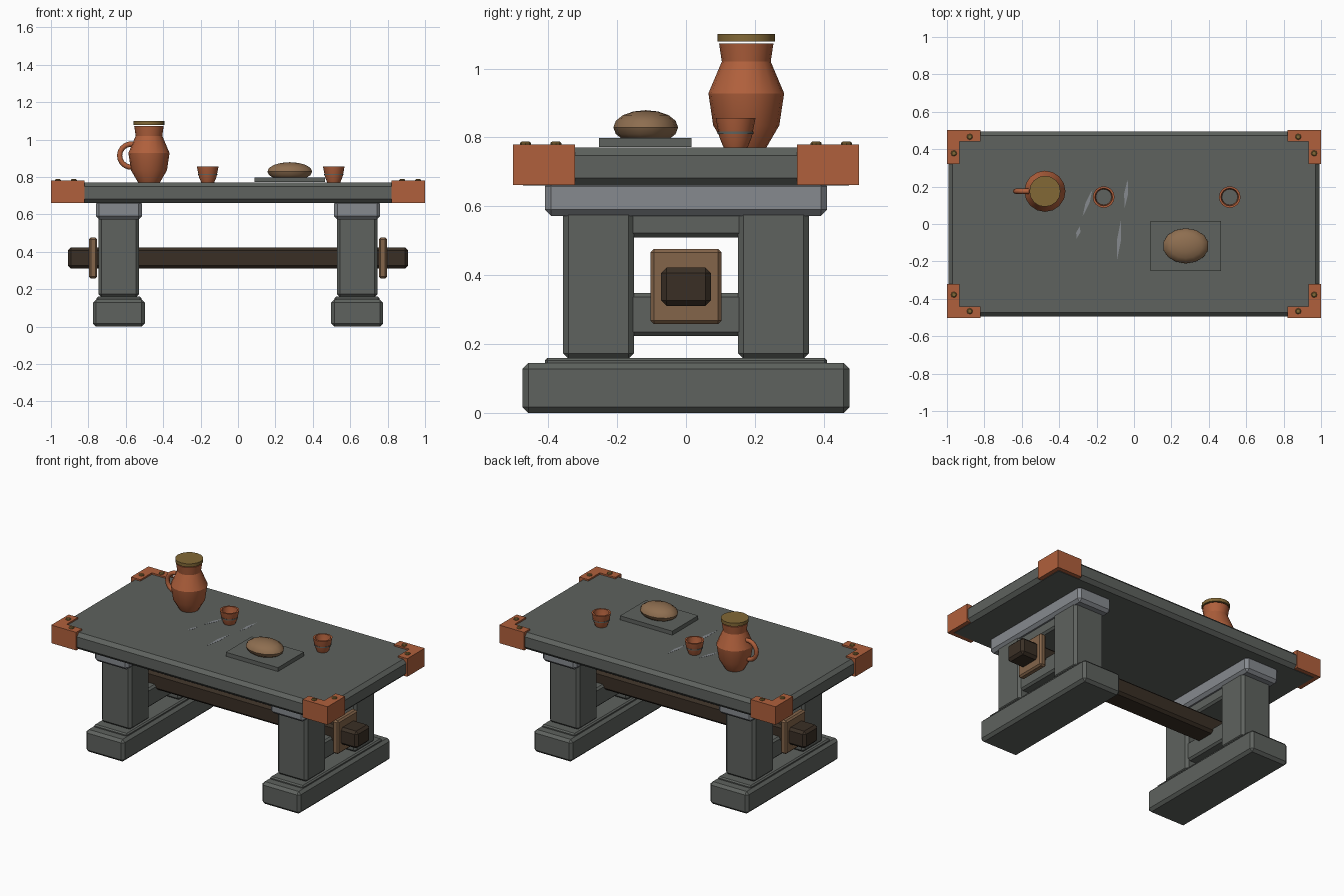
import bpy, bmesh, math
from mathutils import Vector, Matrix

if "Cube" in bpy.data.objects:
    bpy.data.objects.remove(bpy.data.objects["Cube"])


def mat(name, r, g, b):
    """Flat material from display (sRGB) values."""
    lin = lambda c: ((c / 255 + 0.055) / 1.055) ** 2.4
    m = bpy.data.materials.new(name)
    m.diffuse_color = (lin(r), lin(g), lin(b), 1)
    m.use_nodes = True
    m.node_tree.nodes["Principled BSDF"].inputs["Base Color"].default_value = m.diffuse_color
    return m


STONE = mat("slate_grey", 94, 98, 94)
PALE = mat("pale_grey", 134, 138, 143)
CLAY = mat("terracotta", 176, 96, 60)
BRASS = mat("brass", 130, 104, 54)
DARK = mat("dark_wood", 58, 47, 37)
TAN = mat("tan_wood", 132, 101, 74)
CRUST = mat("bread_crust", 142, 110, 80)


def finish(name, bm, material, smooth=None):
    bmesh.ops.recalc_face_normals(bm, faces=bm.faces)
    me = bpy.data.meshes.new(name)
    bm.to_mesh(me)
    bm.free()
    me.materials.append(material)
    ob = bpy.data.objects.new(name, me)
    bpy.context.collection.objects.link(ob)
    if smooth:
        bpy.ops.object.select_all(action='DESELECT')
        ob.select_set(True)
        bpy.context.view_layer.objects.active = ob
        bpy.ops.object.shade_smooth_by_angle(angle=math.radians(smooth))
    return ob


def box(name, lo, hi, material, bevel=0.0):
    """Chamfered block between two corners."""
    lo, hi = Vector(lo), Vector(hi)
    bm = bmesh.new()
    bmesh.ops.create_cube(bm, size=1, matrix=Matrix.Translation((lo + hi) / 2)
                          @ Matrix.Diagonal((*(hi - lo), 1)))
    if bevel:
        bmesh.ops.bevel(bm, geom=bm.edges[:], offset=bevel, segments=1,
                        affect='EDGES', profile=0.5)
    return finish(name, bm, material)


def prism(name, pts, z0, z1, material):
    """Extruded flat outline."""
    bm = bmesh.new()
    face = bm.faces.new([bm.verts.new((x, y, z0)) for x, y in pts])
    ext = bmesh.ops.extrude_face_region(bm, geom=[face])
    bmesh.ops.translate(bm, vec=(0, 0, z1 - z0),
                        verts=[v for v in ext['geom'] if isinstance(v, bmesh.types.BMVert)])
    return finish(name, bm, material)


def lathe(name, x, y, profile, n, material, smooth=None):
    """Profile of (radius, height) pairs turned about a vertical axis."""
    bm = bmesh.new()
    vs = [bm.verts.new((x + r, y, z)) for r, z in profile]
    es = [bm.edges.new(p) for p in zip(vs, vs[1:])]
    bmesh.ops.spin(bm, geom=vs + es, cent=(x, y, 0), axis=(0, 0, 1),
                   angle=math.tau, steps=n, use_duplicate=False)
    bmesh.ops.remove_doubles(bm, verts=bm.verts, dist=0.0005)
    return finish(name, bm, material, smooth)


# Table top
box("table_top", (-.992, -.495, .66), (.992, .495, .77), STONE, .022)

# Corner brackets with two rivets each
for sx in (-1, 1):
    for sy in (-1, 1):
        L = [(1, .502), (.82, .502), (.82, .44), (.932, .44), (.932, .322), (1, .322)]
        prism("corner_bracket", [(sx * a, sy * b) for a, b in L], .662, .78, CLAY)
        for a, b in ((.963, .378), (.878, .466)):
            lathe("rivet", sx * a, sy * b,
                  [(0, .775), (.016, .775), (.016, .784), (.011, .788), (0, .788)], 8, BRASS)

# Trestles at both ends
for s in (-1, 1):
    cx = .637 * s

    def part(name, w, y0, y1, z0, z1, material, bevel):
        box(name, (cx - w, y0, z0), (cx + w, y1, z1), material, bevel)

    part("foot", .139, -.475, .475, 0, .145, STONE, .017)
    part("foot_step", .12, -.41, .41, .03, .16, STONE, .008)
    for y0, y1 in ((-.357, -.151), (.151, .357)):
        part("leg_post", .108, y0, y1, .157, .592, STONE, .016)
    part("lower_rail", .095, -.168, .168, .223, .348, STONE, .012)
    part("upper_rail", .095, -.168, .168, .51, .59, STONE, .012)
    part("leg_cap", .123, -.41, .41, .572, .675, PALE, .018)

    # Locking key around the beam end
    kx = .775 * s
    box("locking_key", (kx - .022, -.103, .258), (kx + .022, .103, .476), TAN, .01)

# Long stretcher beam
box("stretcher_beam", (-.91, -.072, .31), (.91, .072, .422), DARK, .016)

# Jug with lid and handle
JX, JY = -.476, .175
lathe("jug", JX, JY, [(0, .77), (.058, .77), (.096, .835), (.11, .928), (.071, 1.02),
                      (.079, 1.073), (0, 1.073)], 16, CLAY, 28)
lathe("jug_lid", JX, JY, [(0, 1.079), (.083, 1.079), (.083, 1.10), (0, 1.10)], 16, BRASS, 30)
bpy.ops.mesh.primitive_torus_add(major_segments=18, minor_segments=8, major_radius=.062,
                                 minor_radius=.014, location=(-.571, JY, .914),
                                 rotation=(math.pi / 2, 0, 0))
handle = bpy.context.object
handle.name = "jug_handle"
handle.data.materials.append(CLAY)
bpy.ops.object.shade_smooth_by_angle(angle=math.radians(50))

# Cups with a thin disc of drink
for cx, cy in ((-.162, .144), (.512, .144)):
    lathe("cup", cx, cy, [(0, .771), (.035, .771), (.047, .80), (.058, .857), (.047, .857),
                          (.04, .80), (.03, .78), (0, .78)], 16, CLAY, 30)
    lathe("cup_drink", cx, cy, [(0, .81), (.052, .81), (.052, .817), (0, .817)], 16, STONE, 30)

# Serving board and bread
box("serving_board", (.088, -.252, .772), (.466, .016, .798), STONE)
bm = bmesh.new()
bmesh.ops.create_uvsphere(bm, u_segments=14, v_segments=8, radius=1,
                          matrix=Matrix.Translation((.277, -.117, .829))
                          @ Matrix.Diagonal((.123, .094, .05, 1)))
finish("bread_loaf", bm, CRUST, 35)

# Pale veins in the stone
for x0, y0, x1, y1 in ((-.222, .185, -.275, .04), (-.288, -.01, -.308, -.08),
                       (-.034, .24, -.05, .085), (-.07, .02, -.09, -.19)):
    mx, my = (x0 + x1) / 2, (y0 + y1) / 2
    prism("stone_vein", [(x0, y0), (mx - .011, my), (x1, y1), (mx + .011, my)],
          .768, .7708, PALE)
